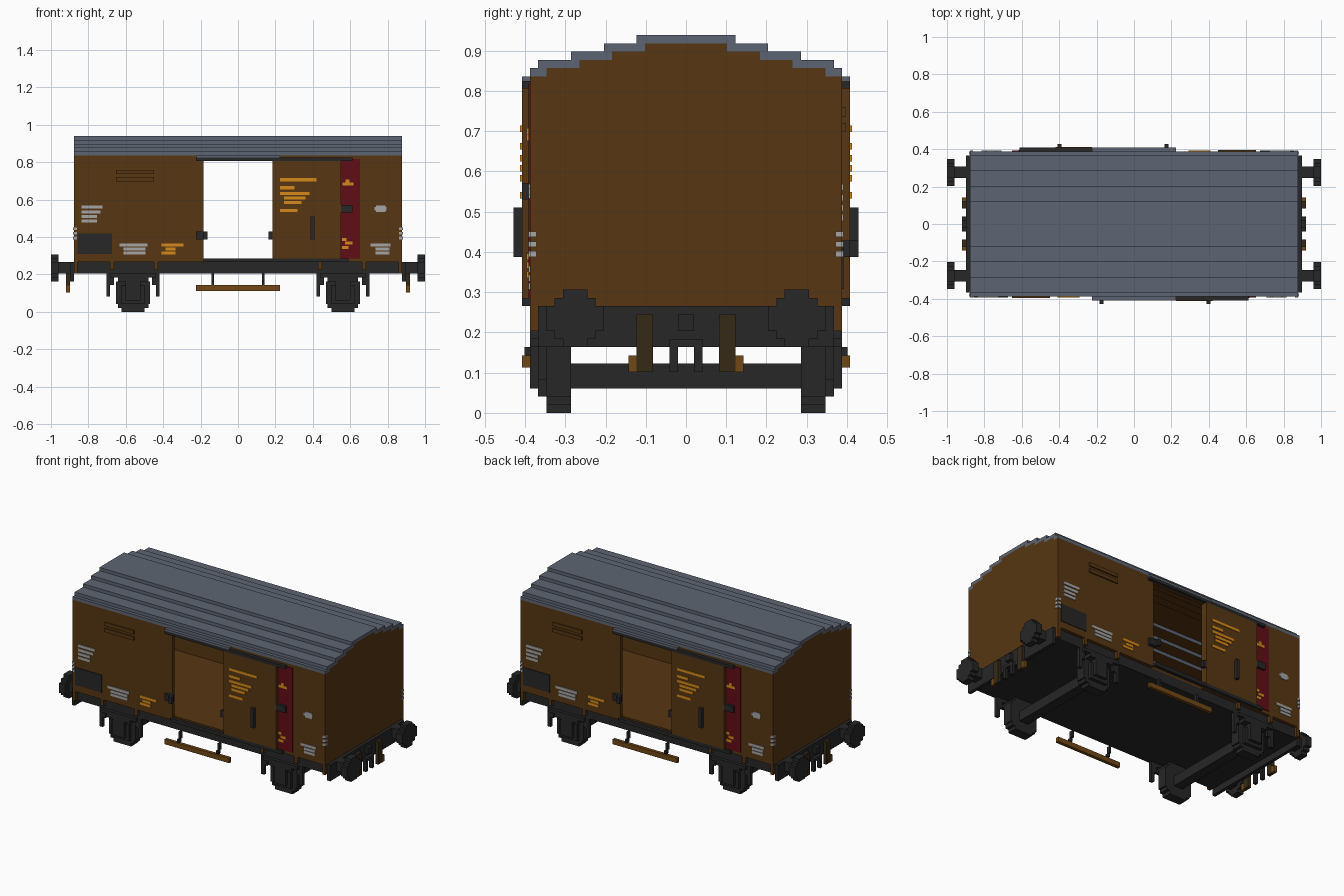
import bpy
import bmesh
from mathutils import Matrix, Vector

# Everything is laid out on a block grid; one block is this long
BLOCK = 1 / 49

if "Cube" in bpy.data.objects:
    bpy.data.objects.remove(bpy.data.objects["Cube"], do_unlink=True)


def material(name, red, green, blue):
    mat = bpy.data.materials.new(name)
    mat.use_nodes = True
    mat.diffuse_color = (red, green, blue, 1)
    mat.node_tree.nodes["Principled BSDF"].inputs["Base Color"].default_value = (red, green, blue, 1)
    return mat


BROWN = material("body brown", .095, .037, .006)
SLATE = material("roof slate", .11, .13, .17)
BLACK = material("chassis black", .02, .02, .02)
RED = material("panel red", .12, .004, .008)
ORANGE = material("marking orange", .68, .25, .01)
GREY = material("marking grey", .38, .38, .38)
WOOD = material("step wood", .17, .065, .008)
HOSE = material("hose brown", .035, .023, .008)

# Symmetry choices: list of (x sign, y sign) copies
ONCE = [(1, 1)]
SPIN = [(1, 1), (-1, -1)]
FOUR = [(1, 1), (-1, 1), (1, -1), (-1, -1)]


def boxes(name, mat, parts, copies=ONCE):
    """One object from boxes given as (x range, y range, z range) in blocks."""
    bm = bmesh.new()
    for xr, yr, zr in parts:
        low, high = Vector((xr[0], yr[0], zr[0])), Vector((xr[1], yr[1], zr[1]))
        for sx, sy in copies:
            centre = (low + high) / 2
            centre.x *= sx
            centre.y *= sy
            place = Matrix.Translation(centre * BLOCK) @ Matrix.Diagonal((*((high - low) * BLOCK), 1))
            bmesh.ops.create_cube(bm, size=1, matrix=place)
    mesh = bpy.data.meshes.new(name)
    bm.to_mesh(mesh)
    bm.free()
    mesh.materials.append(mat)
    obj = bpy.data.objects.new(name, mesh)
    bpy.context.collection.objects.link(obj)
    return obj


def marks(name, mat, surface, rows, height=.8):
    """Thin painted strips on a side surface; rows are (start, end, z)."""
    side = (-surface - .2, -surface)
    boxes(name, mat, [((a, b), side, (z - height / 2, z + height / 2)) for a, b, z in rows], SPIN)


HALF, WIDE = 43, 19        # body half length and half width
FLOOR, EAVES = 13, 41      # body bottom and top
DOORWAY = 9                # doorway half width
wall = (-WIDE, 1 - WIDE)
proud = (-WIDE - 1, -WIDE)
outer = (-WIDE - 2, -WIDE - 1)

# Side walls, floor and doorway lintel
boxes("side_walls", BROWN, [
    ((-HALF, -DOORWAY), wall, (FLOOR, EAVES)),
    ((DOORWAY, HALF), wall, (FLOOR, EAVES)),
    ((-DOORWAY, DOORWAY), wall, (39.5, EAVES))], SPIN)
boxes("floor", BROWN, [((1 - HALF, HALF - 1), (1 - WIDE, WIDE - 1), (FLOOR, FLOOR + .9))])

# Stepped roof and the end walls that fill it
steps = [6, 10, 14, 18, 19]
roof_parts, end_parts = [], [((HALF - 1, HALF), (1 - WIDE, WIDE - 1), (FLOOR, EAVES))]
for i, half in enumerate(steps[1:]):
    inner, top = steps[i] - 1, 45 - i
    roof_parts.append(((-HALF, HALF), (inner, half), (top - 1, top)))
    end_parts.append(((HALF - 1, HALF), (-inner, inner), (top - 1, top)))
roof_parts += [((-HALF, HALF), (0, steps[0]), (45, 46))]
roof = boxes("roof", SLATE, roof_parts, SPIN)
roof.data.materials.append(BROWN)
for face in roof.data.polygons:
    if face.normal.z < -.5:
        face.material_index = 1
boxes("end_walls", BROWN, end_parts, SPIN)

# Sliding doors, rails and fittings
boxes("sliding_door", BROWN, [((DOORWAY, 27), proud, (14, 39.5))], SPIN)
boxes("door_rails", BLACK, [
    ((-11, 30), proud, (39.5, 40.4)),
    ((-DOORWAY, 29), proud, (FLOOR, 14))], SPIN)
boxes("rail_cover", SLATE, [((-11, 11), proud, (40.4, 41))], SPIN)
boxes("door_fittings", BLACK, [
    ((19, 20), outer, (19, 25)),
    ((27, 30), proud, (26, 28)),
    ((-11, -8.5), proud, (19, 21)),
    ((-9, -8), outer, (19, 21)),
    ((8, 9), proud, (19, 21))], SPIN)
boxes("vent_slats", BROWN, [((-32, -22), (-WIDE - .4, -WIDE), (z, z + 1.1)) for z in (34.2, 36.1)], SPIN)

# Painted panels and strips
marks("red_panel", RED, WIDE, [(27, 32, 27)], 26)
marks("dark_panel", BLACK, WIDE, [(-42, -33, 17.8)], 5.4)
marks("grey_strips", GREY, WIDE, [
    (-41, -35.5, 27.5), (-41, -36, 26.2), (-41, -37, 25), (-41, -37, 23.8),
    (-31, -23.7, 17.5), (-30, -24.2, 16.4), (-30, -24.2, 15.4),
    (35.8, 38.9, 27), (34.7, 40, 17.5), (36, 39.7, 16.4), (36, 39.7, 15.4)])
marks("grey_oval", GREY, WIDE, [(36.2, 38.6, 27)], 1.8)
marks("orange_strips", ORANGE, WIDE, [(-20, -14.3, 17.5), (-19, -16.4, 16.4), (-20, -16.4, 15.4)])
marks("panel_strips", ORANGE, WIDE + .2, [
    (27.4, 30.2, 33.5), (28.2, 29.2, 34.3), (27.2, 28.4, 19), (28, 30, 18), (27.2, 29, 16.8)])
marks("door_strips", ORANGE, WIDE + 1, [
    (11, 20.6, 34.6), (11, 14.8, 32.5), (11, 18.7, 31), (12, 17.7, 29.8),
    (12, 16.6, 28.6), (11, 15.6, 26.5)])
corner = [(z, z + .7) for z in (19, 20.2, 21.4)]
boxes("corner_marks", GREY,
      [((HALF - .8, HALF), (WIDE, WIDE + .2), z) for z in corner]
      + [((HALF, HALF + .2), (WIDE - .8, WIDE), z) for z in corner], FOUR)

# Underframe, end beams and body brackets
boxes("underframe", BLACK, [((-HALF, HALF), (-18, 18), (10, FLOOR))])
boxes("end_beams", BLACK, [((HALF, HALF + 1), (-18, 18), (8, FLOOR))], SPIN)
boxes("body_brackets", BROWN, [((x, x + 1), (18, WIDE), (z, FLOOR)) for x, z in ((42, 10), (32.5, 11), (21, 11))], FOUR)


def disc(along, centre, profile):
    """Stepped round shape across y and z; profile is (half width, half height)."""
    y, z = centre
    return [(along, (y - w, y + w), (z - h, z + h)) for w, h in profile]


# Buffers
round_steps = [(1.5, 3.5), (2.5, 2.5), (3.5, 1.5)]
boxes("buffers", BLACK, disc((47, 49), (13.5, 11.5), round_steps)
      + disc((44, 47), (13.5, 11.5), [(1.5, 1.5)]), FOUR)

# Coupling hook and brake hoses
ahead = (HALF + 1, HALF + 2)
boxes("coupling", BLACK, [
    (ahead, (-1, 1), (10, 12)),
    (ahead, (-2, 2), (8, 9)),
    (ahead, (1, 2), (5, 8)),
    (ahead, (-2, -1), (5, 8))], SPIN)
boxes("brake_hoses", HOSE, [(ahead, (4, 6), (5, 12))], FOUR)
boxes("hose_ends", WOOD, [(ahead, (6, 7), (5, 7))], FOUR)

# Wheels, axles, axle boxes and springs
AXLE = 27.5


def around(half):
    return (AXLE - half, AXLE + half)


boxes("wheels", BLACK, [(around(w), (14, 17), (5 - h, 5 + h)) for w, h in ((3, 5), (4, 4), (4.5, 3))], FOUR)
boxes("axles", BLACK, [(around(1.5), (-15, 15), (3, 6))], SPIN)
boxes("axle_boxes", BLACK, [
    (around(2), (17, WIDE), (3, 8)),
    (around(3), (17, 18), (2, 7))], FOUR)
boxes("springs", BLACK, [
    (around(6), (17, WIDE), (9, 10)),
    (around(4), (17, WIDE), (8, 9))], FOUR)
boxes("spring_hangers", BLACK,
      [((AXLE + x, AXLE + x + 1), (17, 18), (4, 10)) for x in (-7, 6)]
      + [((AXLE + x, AXLE + x + 1), (17, 18), (7, 10)) for x in (-6, 5)], FOUR)

# Footboards under the doors
boxes("footboards", WOOD, [((-11, 11), proud, (5.5, 7))], SPIN)
boxes("footboard_hangers", BLACK,
      [((x, x + .7), (-WIDE, -18), (8, 10)) for x in (-7, 6.3)]
      + [((x, x + .7), (-WIDE - .7, -18.5), (7, 8)) for x in (-7, 6.3)], SPIN)
